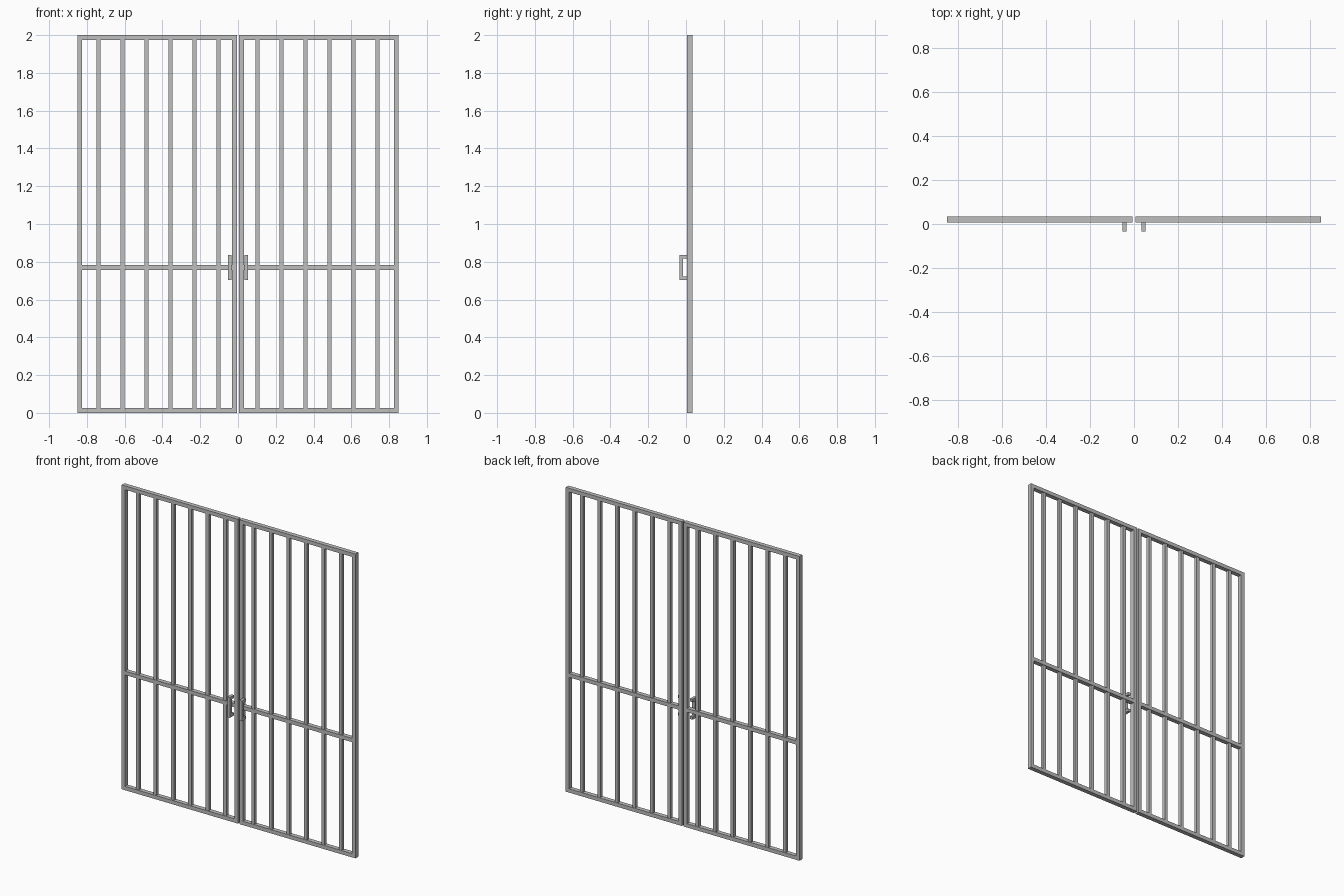
import bpy
import bmesh
from mathutils import Matrix, Vector

if "Cube" in bpy.data.objects:
    bpy.data.objects.remove(bpy.data.objects["Cube"])

steel = bpy.data.materials.new("steel_grey")
steel.diffuse_color = (0.52, 0.52, 0.52, 1)
steel.use_nodes = True
steel.node_tree.nodes["Principled BSDF"].inputs["Base Color"].default_value = steel.diffuse_color

# Overall sizes of one leaf
INNER, OUTER, HEIGHT = 0.006, 0.85, 2.0
FRONT, BACK = 0.006, 0.035
FRAME = 0.025
BAR = 0.022
MID_Z = 0.77


def make_part(name, boxes, side):
    """One object from (min corner, max corner) boxes, flipped in x by side."""
    bm = bmesh.new()
    for lo, hi in boxes:
        lo, hi = Vector(lo), Vector(hi)
        centre, size = (lo + hi) / 2, hi - lo
        centre.x *= side
        bmesh.ops.create_cube(
            bm, size=1, matrix=Matrix.Translation(centre) @ Matrix.Diagonal((*size, 1)))
    mesh = bpy.data.meshes.new(name)
    bm.to_mesh(mesh)
    bm.free()
    mesh.materials.append(steel)
    obj = bpy.data.objects.new(name, mesh)
    bpy.context.collection.objects.link(obj)


for label, side in (("left", -1), ("right", 1)):
    # Outer frame: two stiles with the rails between them
    x0, x1 = INNER + FRAME, OUTER - FRAME
    make_part(f"{label}_frame", [
        ((INNER, FRONT, 0), (x0, BACK, HEIGHT)),
        ((x1, FRONT, 0), (OUTER, BACK, HEIGHT)),
        ((x0, FRONT, 0), (x1, BACK, FRAME)),
        ((x0, FRONT, HEIGHT - FRAME), (x1, BACK, HEIGHT)),
    ], side)

    # Middle rail
    make_part(f"{label}_middle_rail", [
        ((x0, FRONT, MID_Z - 0.0125), (x1, BACK, MID_Z + 0.0125))], side)

    # Six upright bars
    mid_y = (FRONT + BACK) / 2
    bars = []
    for i in range(6):
        x = 0.103 + i * 0.1272
        bars.append(((x - BAR / 2, mid_y - BAR / 2, FRAME),
                     (x + BAR / 2, mid_y + BAR / 2, HEIGHT - FRAME)))
    make_part(f"{label}_bars", bars, side)

    # Pull handle: upright grip with two arms
    h0, h1, t = 0.034, 0.053, 0.019
    low, high = 0.703, 0.837
    make_part(f"{label}_handle", [
        ((h0, -0.035, low), (h1, -0.035 + t, high)),
        ((h0, -0.035 + t, low), (h1, FRONT, low + t)),
        ((h0, -0.035 + t, high - t), (h1, FRONT, high)),
    ], side)
